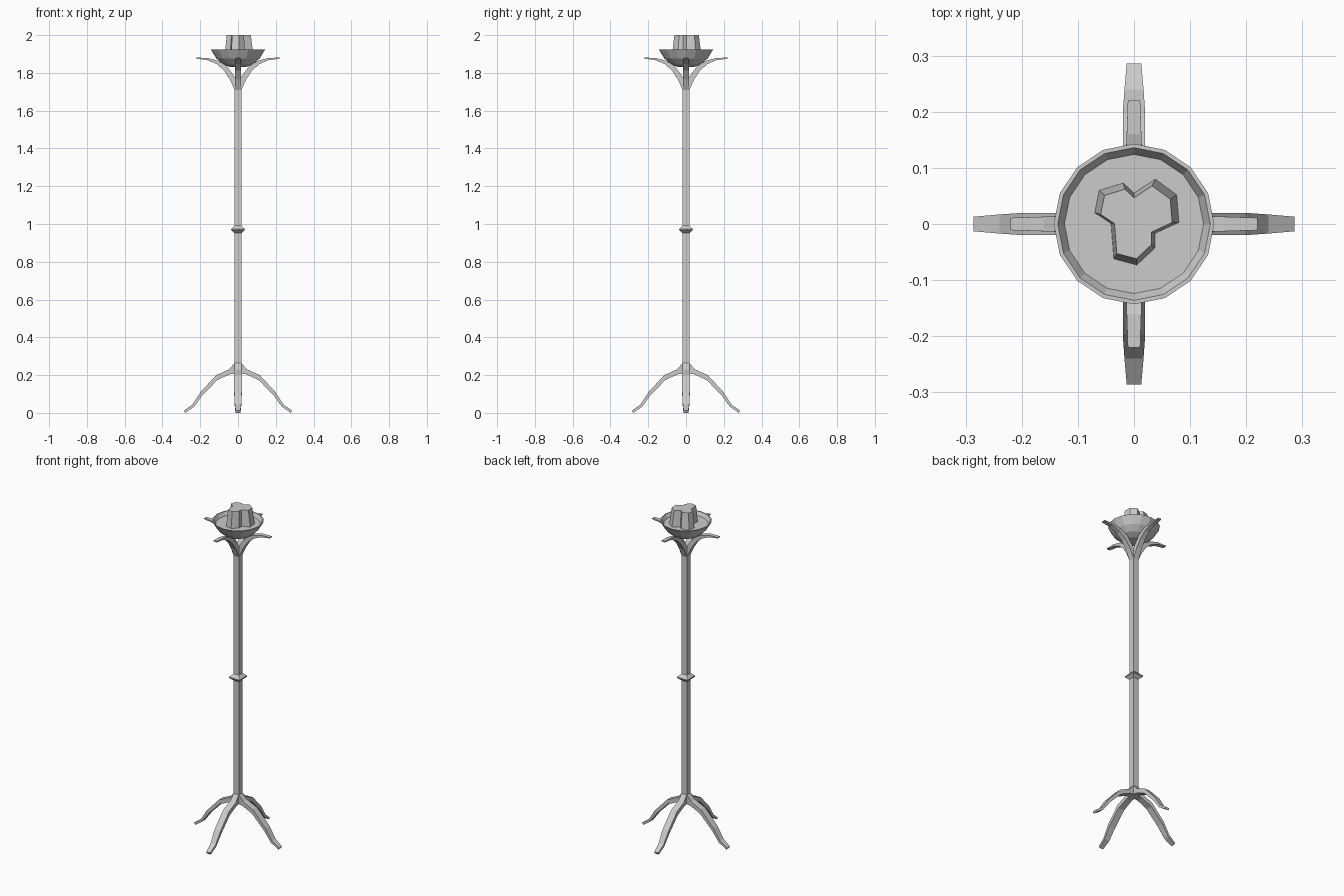
import bpy, bmesh
from math import sin, cos, pi

if "Cube" in bpy.data.objects:
    bpy.data.objects.remove(bpy.data.objects["Cube"])


def make(name, verts, faces):
    me = bpy.data.meshes.new(name)
    bm = bmesh.new()
    vs = [bm.verts.new(v) for v in verts]
    for f in faces:
        bm.faces.new([vs[i] for i in f])
    bmesh.ops.recalc_face_normals(bm, faces=bm.faces)
    bm.to_mesh(me)
    bm.free()
    ob = bpy.data.objects.new(name, me)
    bpy.context.collection.objects.link(ob)
    return ob


def loft(name, rings):
    """Join closed rings of equal length and cap both ends."""
    n = len(rings[0])
    faces = [list(range(n)), [(len(rings) - 1) * n + i for i in range(n)]]
    for r in range(len(rings) - 1):
        for i in range(n):
            j = (i + 1) % n
            faces.append((r * n + i, r * n + j, (r + 1) * n + j, (r + 1) * n + i))
    return make(name, [v for ring in rings for v in ring], faces)


def ring(r, z, n, phase=0.0):
    return [(r * cos(2 * pi * i / n + phase), r * sin(2 * pi * i / n + phase), z)
            for i in range(n)]


def square(h, z):
    return ring(h * 2 ** 0.5, z, 4, pi / 4)


def limbs(name, sections):
    """Four tapered bars; section = (upper x, upper z, lower x, lower z, half width)."""
    rings = [[(ux, -w, uz), (ux, w, uz), (lx, w, lz), (lx, -w, lz)]
             for ux, uz, lx, lz, w in sections]
    for k in range(4):
        ob = loft(f"{name}_{k + 1}", rings)
        ob.rotation_euler.z = k * pi / 2


# Square pole with a pointed collar halfway up
loft("pole", [square(0.018, 0.21), square(0.018, 1.715), square(0.004, 1.75)])
loft("collar", [square(0.018, 0.952), square(0.036, 0.968),
                square(0.036, 0.974), square(0.018, 0.992)])

# Splayed feet
limbs("foot", [
    (0.017, 0.265, 0.000, 0.210, 0.017),
    (0.048, 0.230, 0.042, 0.205, 0.019),
    (0.115, 0.200, 0.108, 0.175, 0.020),
    (0.197, 0.112, 0.187, 0.095, 0.020),
    (0.240, 0.045, 0.232, 0.033, 0.017),
    (0.286, 0.012, 0.280, 0.000, 0.013)])

# Curved arms around the bowl
limbs("arm", [
    (0.000, 1.745, 0.018, 1.710, 0.017),
    (0.025, 1.790, 0.043, 1.765, 0.017),
    (0.060, 1.837, 0.074, 1.812, 0.016),
    (0.105, 1.864, 0.112, 1.846, 0.015),
    (0.160, 1.879, 0.163, 1.868, 0.013),
    (0.220, 1.881, 0.220, 1.875, 0.011)])

# Sixteen-sided dish with a shallow floor
dish = [(0.045, 1.832), (0.083, 1.848), (0.115, 1.877), (0.143, 1.923),
        (0.136, 1.923), (0.124, 1.902)]
loft("dish", [ring(r, z, 16) for r, z in dish])

# Three-lobed candle, tapering upwards
outline = [(-0.062, 0.060), (-0.019, 0.073), (0.000, 0.055), (0.038, 0.080),
           (0.076, 0.052), (0.080, 0.003), (0.037, -0.017), (0.037, -0.043),
           (0.005, -0.073), (-0.036, -0.062), (-0.041, 0.001), (-0.070, 0.020)]
loft("candle", [[(x * s, y * s, z) for x, y in outline]
                for s, z in ((1.0, 1.902), (0.85, 2.0))])
